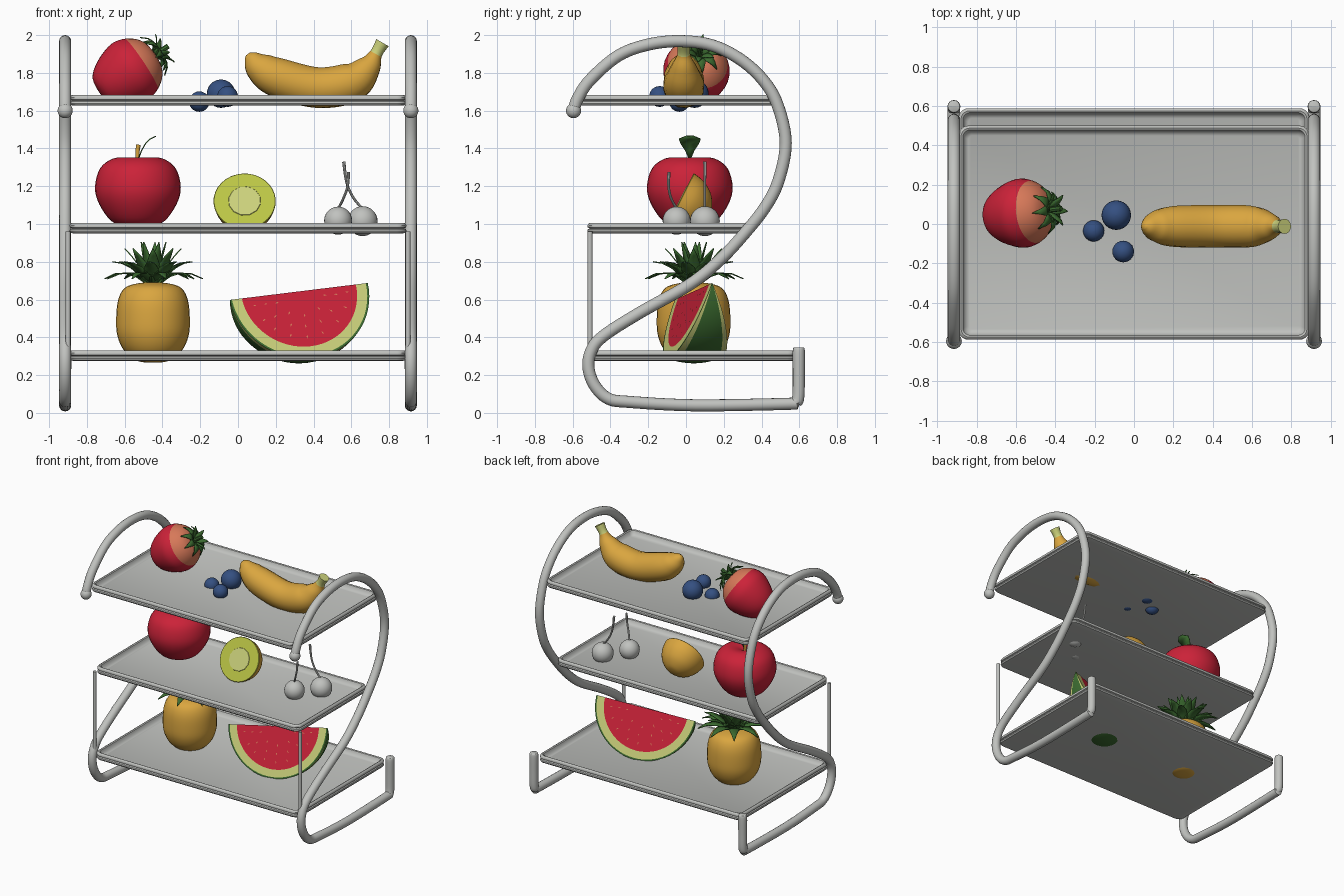
import bpy, bmesh, math, random
from mathutils import Vector as V

if "Cube" in bpy.data.objects:
    bpy.data.objects.remove(bpy.data.objects["Cube"])

random.seed(4)
PI = math.pi


def mat(name, r, g, b):
    m = bpy.data.materials.new(name)
    m.diffuse_color = (r, g, b, 1)
    m.use_nodes = True
    m.node_tree.nodes["Principled BSDF"].inputs["Base Color"].default_value = m.diffuse_color
    return m


METAL = mat("brushed_grey", .53, .54, .52)
RED = mat("fruit_red", .60, .016, .04)
GOLD = mat("golden_yellow", .70, .38, .05)
LIME = mat("lime_green", .50, .56, .06)
PALE = mat("pale_lime", .60, .64, .20)
GREEN = mat("leaf_green", .045, .15, .03)
BLUE = mat("berry_blue", .035, .08, .22)
SALMON = mat("salmon", .68, .19, .10)


def finish(name, bm, mats, closed=True):
    bmesh.ops.remove_doubles(bm, verts=bm.verts, dist=1e-5)
    if closed:
        bmesh.ops.recalc_face_normals(bm, faces=bm.faces)
    me = bpy.data.meshes.new(name)
    bm.to_mesh(me)
    bm.free()
    ob = bpy.data.objects.new(name, me)
    bpy.context.collection.objects.link(ob)
    for m in mats:
        me.materials.append(m)
    return ob


def loft(name, rings, mats, rule=lambda t: 0):
    """Skin closed rings; rule picks the material from 0..1 along the loft."""
    bm = bmesh.new()
    rs = [[bm.verts.new(p) for p in r] for r in rings]
    n = len(rs[0])
    for i in range(len(rs) - 1):
        for j in range(n):
            k = (j + 1) % n
            f = bm.faces.new((rs[i][j], rs[i][k], rs[i + 1][k], rs[i + 1][j]))
            f.material_index = rule((i + .5) / (len(rs) - 1))
    for r, t in ((rs[0], 0), (rs[-1], 1)):
        bm.faces.new(r).material_index = rule(t)
    return finish(name, bm, mats)


def spline(pts, k):
    """Catmull-Rom resampling of tuples of any length."""
    out = []
    for i in range(len(pts) - 1):
        a, b, c, d = pts[max(i - 1, 0)], pts[i], pts[i + 1], pts[min(i + 2, len(pts) - 1)]
        for s in range(k):
            t = s / k
            out.append([.5 * (2 * q + (r - p) * t + (2 * p - 5 * q + 4 * r - w) * t * t
                              + (3 * q - p - 3 * r + w) * t ** 3) for p, q, r, w in zip(a, b, c, d)])
    return out + [list(pts[-1])]


def circle(c, a, b, r, n):
    return [c + (a * math.cos(2 * PI * j / n) + b * math.sin(2 * PI * j / n)) * r for j in range(n)]


def tube(name, pts, mats, rule=lambda t: 0, k=6, n=16):
    """Tube through (x, y, z, radius) points."""
    pts = spline(pts, k)
    cs = [V(p[:3]) for p in pts]
    up, rings = None, []
    for i, c in enumerate(cs):
        t = (cs[min(i + 1, len(cs) - 1)] - cs[max(i - 1, 0)]).normalized()
        up = t.orthogonal() if up is None else up
        up = (up - t * up.dot(t)).normalized()
        rings.append(circle(c, up, t.cross(up), pts[i][3], n))
    return loft(name, rings, mats, rule)


def revolve(name, prof, origin, axis, mats, rule=lambda t: 0, k=4, n=32):
    """Spin (radius, height) points about an axis."""
    ax = V(axis).normalized()
    a = ax.orthogonal().normalized()
    b = ax.cross(a)
    return loft(name, [circle(V(origin) + ax * h, a, b, max(r, .0005), n) for r, h in spline(prof, k)], mats, rule)


def ball(name, c, r, m):
    prof = [(r * math.sin(PI * i / 14), -r * math.cos(PI * i / 14)) for i in range(15)]
    return revolve(name, prof, c, (0, 0, 1), [m], k=1, n=24)


def blades(name, items, m):
    """Thin leaves: each item is (path points, side vector, half widths)."""
    bm = bmesh.new()
    for path, side, ws in items:
        rows = [[bm.verts.new(p + side * w * s) for s in (-1, 0, 1)] for p, w in zip(path, ws)]
        for a, b in zip(rows, rows[1:]):
            for j in (0, 1):
                bm.faces.new((a[j], a[j + 1], b[j + 1], b[j]))
    ob = finish(name, bm, [m], False)
    so = ob.modifiers.new("thickness", 'SOLIDIFY')
    so.thickness = .006
    so.offset = 0


def crown(name, base, axis, layers, m):
    """Rosette of leaves; layer = (count, start radius, reach, mid rise, end rise, half width)."""
    ax = V(axis).normalized()
    a = ax.orthogonal().normalized()
    b = ax.cross(a)
    items = []
    for li, (cnt, r0, reach, mid, end, w) in enumerate(layers):
        for i in range(cnt):
            an = 2 * PI * (i + .5 * (li % 2)) / cnt
            o, side = a * math.cos(an) + b * math.sin(an), b * math.cos(an) - a * math.sin(an)
            path = [V(base) + o * (r0 + (reach - r0) * t) +
                    ax * ((4 * mid - end) * t + (2 * end - 4 * mid) * t * t) for t in (0, .25, .5, .75, 1)]
            items.append((path, side, [w * .7, w, w * .85, w * .5, .001]))
    blades(name, items, m)


# Side frames: one bent tube each side, with a ball at the upper end
S = [(-.595, 1.60), (-.575, 1.66), (-.51, 1.76), (-.36, 1.89), (-.2, 1.95), (-.03, 1.968), (.14, 1.945),
     (.29, 1.87), (.41, 1.76), (.485, 1.63), (.528, 1.43), (.49, 1.23), (.42, 1.09), (.31, .95), (.18, .81),
     (.02, .68), (-.245, .53), (-.44, .405), (-.505, .32), (-.515, .23), (-.48, .14), (-.41, .075),
     (-.3, .058), (.05, .04), (.54, .048), (.582, .056), (.595, .09), (.597, .2), (.597, .33)]
for s, side in ((-1, "left"), (1, "right")):
    tube(side + "_frame_tube", [(s * .915, y, z, .032) for y, z in S] + [(s * .915, .597, .345, .02)], [METAL])
    ball(side + "_frame_knob", (s * .915, -.595, 1.6), .04, METAL)
    tube(side + "_front_post", [(s * .9, -.508, z, .013) for z in (.3, .96)], [METAL], k=1, n=12)

# Trays: rounded rectangles with a double rolled rim
RIM = [(.02, 0), (.005, .003), (0, .012), (.002, .022), (.012, .027), (.002, .032), (0, .042), (.005, .052),
       (.013, .056), (.022, .052), (.026, .042), (.034, .026), (.05, .018)]


def tray(name, y0, y1, z):
    rings = []
    for ins, h in RIM:
        r = .05 - ins * .6
        hx, hy = .892 - ins - r, (y1 - y0) / 2 - ins - r
        rings.append([V((sx * hx + r * math.cos(q + i * PI / 10), (y0 + y1) / 2 + sy * hy + r * math.sin(q + i * PI / 10), z + h))
                      for sx, sy, q in ((1, 1, 0), (-1, 1, PI / 2), (-1, -1, PI), (1, -1, 1.5 * PI)) for i in range(6)])
    loft(name, rings, [METAL])


tray("top_tray", -.588, .5, 1.627)
tray("middle_tray", -.522, .36, .95)
tray("bottom_tray", -.53, .588, .275)

# Strawberry
AX = V((.83, .1, .55)).normalized()
tip = V((-.735, .035, 1.70))
revolve("strawberry", [(0, 0), (.08, .012), (.135, .075), (.172, .17), (.172, .235), (.14, .3), (.085, .345), (0, .36)],
        tip, AX, [RED, SALMON], lambda t: int(t > .66))
crown("strawberry_leaves", tip + AX * .35, AX, [(8, .01, .12, .035, -.01, .028), (6, .01, .09, .05, .07, .02)], GREEN)
tube("strawberry_stem", [(*(tip + AX * h), .014) for h in (.35, .44)], [GREEN], k=2, n=8)

# Blueberries
for i, (x, y, z, r) in enumerate([(-.205, -.035, 1.648, .054), (-.09, .045, 1.69, .075), (-.055, -.14, 1.675, .055)]):
    ball("blueberry_%d" % (i + 1), (x, y, z), r, BLUE)

# Banana with a pale stem tip
tube("banana", [(.052, -.012, 1.9, .012), (.068, -.012, 1.88, .042), (.115, -.012, 1.83, .082), (.21, -.012, 1.775, .105),
                (.42, -.012, 1.722, .108), (.6, -.012, 1.75, .105), (.69, -.012, 1.83, .068), (.73, -.012, 1.9, .034),
                (.765, -.012, 1.96, .038)], [GOLD, PALE], lambda t: int(t > .87))

# Apple with stem and leaf
revolve("apple", [(0, .03), (.06, .0), (.14, .03), (.205, .12), (.227, .21), (.2, .31), (.13, .362), (.06, .36), (0, .33)],
        (-.53, .02, .985), (0, 0, 1), [RED])
tube("apple_stem", [(-.53, .02, 1.31, .01), (-.532, .02, 1.37, .01), (-.528, .02, 1.42, .013)], [GOLD], n=10)
blades("apple_leaf", [([V(p) for p in ((-.525, .02, 1.35), (-.51, .02, 1.39), (-.49, .02, 1.425), (-.465, .02, 1.45), (-.435, .02, 1.465))],
                       V((0, 1, 0)), [.008, .025, .048, .058, .02])], GREEN)

# Half lime: golden skin, green cut face, pale middle
LX = V((0, -.89, .45)).normalized()
lc = V((.035, -.03, 1.12))
revolve("lime_half", [(0, -.17), (.05, -.163), (.11, -.125), (.15, -.065), (.165, 0)], lc, LX, [GOLD])
revolve("lime_cut_face", [(.165, 0), (.162, .004)], lc, LX, [LIME], k=1)
revolve("lime_middle", [(.087, .004), (.085, .007)], lc, LX, [PALE], k=1, n=12)

# Cherries
ball("left_cherry", (.53, -.05, 1.018), .074, METAL)
ball("right_cherry", (.66, .1, 1.015), .079, METAL)
tube("left_cherry_stem", [(.53, -.05, 1.08, .007), (.56, -.08, 1.14, .007), (.58, -.092, 1.2, .007), (.585, -.09, 1.275, .009)], [METAL], n=8)
tube("right_cherry_stem", [(.66, .1, 1.08, .007), (.61, .1, 1.14, .007), (.575, .1, 1.22, .007), (.56, .1, 1.33, .009)], [METAL], n=8)

# Pineapple
revolve("pineapple", [(0, 0), (.08, .008), (.15, .06), (.188, .14), (.195, .23), (.185, .33), (.15, .395), (.08, .42), (0, .425)],
        (-.45, .04, .266), (0, 0, 1), [GOLD])
crown("pineapple_crown", (-.45, .04, .68), (0, 0, 1),
      [(9, .02, .265, .06, .03, .04), (9, .02, .215, .09, .12, .042), (8, .015, .15, .11, .19, .04), (5, .01, .07, .12, .225, .035)], GREEN)

# Watermelon wedge: a lune with a straight ridge on top
c, u = V((.322, .04, .643)), V((.735, .2, .09)).normalized()
d = (u * u.z - V((0, 0, 1))).normalized()
w = u.cross(d)
R, AL, N = .381, math.radians(22), 32


def melon(th, ph, r):
    return c + (u * math.cos(th) + (d * math.cos(ph) + w * math.sin(ph)) * math.sin(th)) * r


bm = bmesh.new()


def patch(fn, i, m):
    vs = [bm.verts.new(fn(PI * (i + a) / N, b)) for a, b in ((0, 0), (1, 0), (1, 1), (0, 1))]
    bm.faces.new(vs).material_index = m


for i in range(N):
    for s in (-1, 1):
        for r0, r1, m in ((.02, .315, 0), (.315, .37, 1), (.37, R, 2)):
            patch(lambda t, b: melon(t, s * AL, r1 if b else r0), i, m)
        vs = [bm.verts.new(p) for p in (c, melon(PI * i / N, s * AL, .02), melon(PI * (i + 1) / N, s * AL, .02))]
        bm.faces.new(vs)
    for j in range(8):
        patch(lambda t, b: melon(t, AL * ((j + b) / 4 - 1), R), i, 2 if 0 < j < 7 else 1)
bmesh.ops.dissolve_degenerate(bm, dist=1e-6, edges=bm.edges)
finish("watermelon_wedge", bm, [RED, PALE, GREEN])

# Watermelon seeds: small flat plates on both cut faces
bm = bmesh.new()
for s in (-1, 1):
    nrm = (w * math.cos(AL) - d * s * math.sin(AL)) * .003 if s > 0 else (-w * math.cos(AL) - d * math.sin(AL)) * .003
    for r, cnt in ((.14, 5), (.2, 7), (.26, 9)):
        for i in range(cnt):
            t = PI * (i + .5) / cnt + random.uniform(-.05, .05)
            vs = [bm.verts.new(melon(t + a, s * AL, r + b) + nrm) for a, b in ((0, -.011), (.004 / r, 0), (0, .011), (-.004 / r, 0))]
            bm.faces.new(vs if s < 0 else vs[::-1])
finish("watermelon_seeds", bm, [SALMON], False)

# Smooth shading with crisp edges
for o in bpy.context.scene.objects:
    o.select_set(True)
    bpy.context.view_layer.objects.active = o
bpy.ops.object.shade_smooth_by_angle(angle=math.radians(40))
